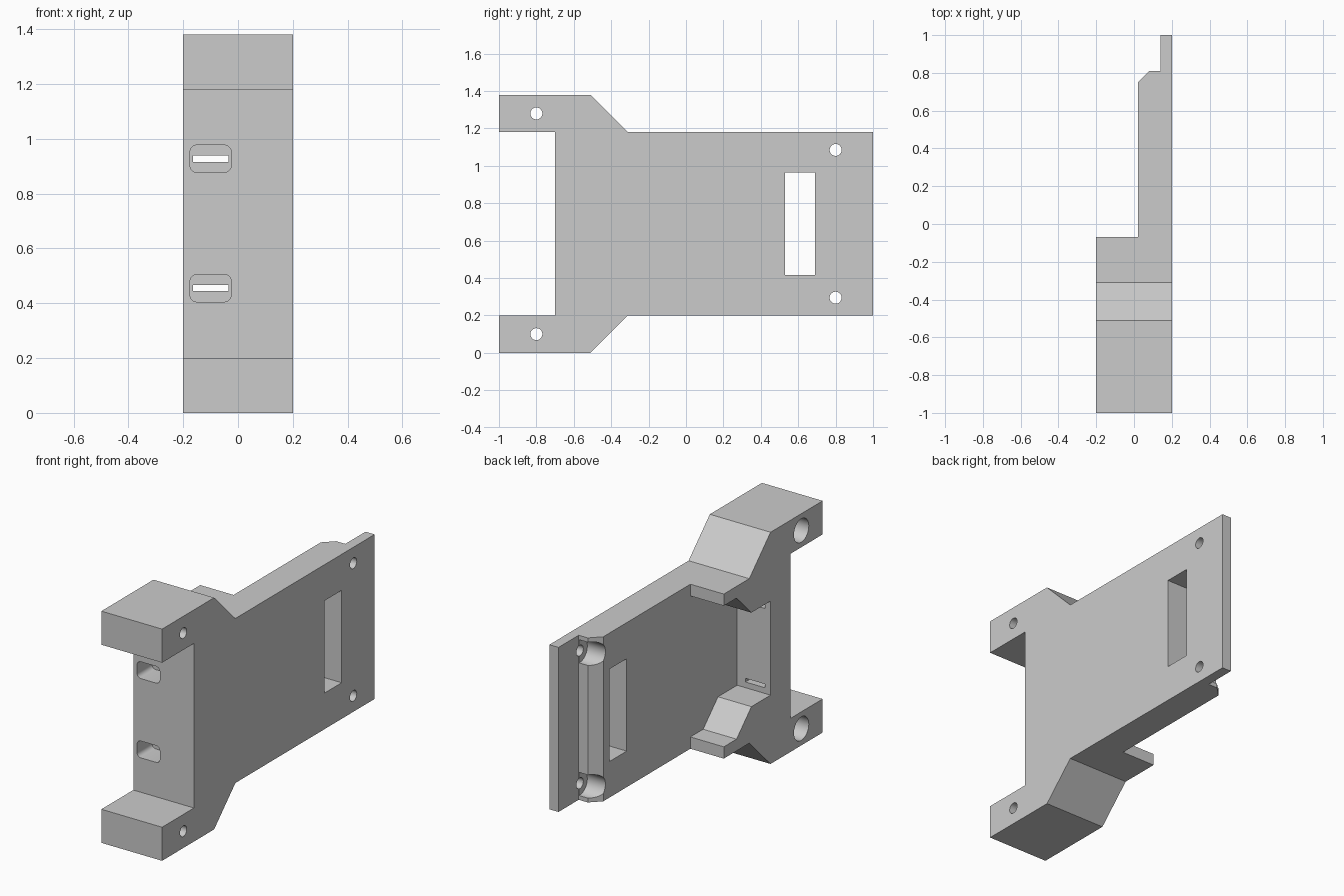
import bpy
import bmesh
import math
from mathutils import Vector

cube = bpy.data.objects.get("Cube")
if cube:
    bpy.data.objects.remove(cube, do_unlink=True)

grey = bpy.data.materials.new("plain grey")
grey.use_nodes = True
colour = (0.6, 0.6, 0.6, 1)
grey.diffuse_color = colour
grey.node_tree.nodes["Principled BSDF"].inputs["Base Color"].default_value = colour

MID_Z = 0.69   # the part mirrors top to bottom about this height
AXES = {"x": lambda a, b, t: Vector((t, a, b)),
        "y": lambda a, b, t: Vector((a, t, b)),
        "z": lambda a, b, t: Vector((a, b, t))}


def prism(name, axis, profile, start, end):
    """Extrude a flat outline along one axis."""
    bm = bmesh.new()
    rings = [[bm.verts.new(AXES[axis](a, b, t)) for a, b in profile]
             for t in (start, end)]
    bm.faces.new(rings[0])
    bm.faces.new(rings[1])
    n = len(profile)
    for i in range(n):
        j = (i + 1) % n
        bm.faces.new((rings[0][i], rings[0][j], rings[1][j], rings[1][i]))
    bmesh.ops.recalc_face_normals(bm, faces=bm.faces)
    mesh = bpy.data.meshes.new(name)
    bm.to_mesh(mesh)
    bm.free()
    mesh.materials.append(grey)
    obj = bpy.data.objects.new(name, mesh)
    bpy.context.collection.objects.link(obj)
    return obj


def mirrored(half):
    """Close a lower half outline with its reflection above."""
    return half + [(a, 2 * MID_Z - b) for a, b in reversed(half)]


def circle(a, b, r, n=32):
    return [(a + r * math.cos(math.tau * i / n), b + r * math.sin(math.tau * i / n))
            for i in range(n)]


def box(a0, a1, b0, b1):
    return [(a0, b0), (a1, b0), (a1, b1), (a0, b1)]


def rounded_box(a, b, w, h, r, n=5):
    pts = []
    for q, (sa, sb) in enumerate([(1, 1), (-1, 1), (-1, -1), (1, -1)]):
        for i in range(n + 1):
            t = (q + i / n) * math.pi / 2
            pts.append((a + sa * (w / 2 - r) + r * math.cos(t),
                        b + sb * (h / 2 - r) + r * math.sin(t)))
    return pts


def cut(target, name, axis, profile, start, end):
    cutter = prism(name, axis, profile, start, end)
    cutter.hide_render = True
    mod = target.modifiers.new(name, "BOOLEAN")
    mod.operation = "DIFFERENCE"
    mod.solver = "EXACT"
    mod.object = cutter
    bpy.context.view_layer.objects.active = target
    bpy.ops.object.modifier_apply(modifier=mod.name)
    bpy.data.objects.remove(cutter, do_unlink=True)


# Body outline: plate flaring into two lugs
body = prism("bracket_body", "x", mirrored([
    (-0.7, 0.2), (-1, 0.2), (-1, 0), (-0.51, 0), (-0.31, 0.2), (1, 0.2)]), -0.2, 0.2)

# Open side pocket, leaving the slotted wall and two stepped shelves
cut(body, "pocket", "x", mirrored([
    (-0.51, 0.41), (-0.33, 0.41), (-0.19, 0.27), (-0.07, 0.27),
    (-0.07, -0.1), (1.1, -0.1)]), -0.3, 0.02)

# Thin back flange with a chamfered step
cut(body, "flange_step", "z", [
    (0.14, 1.1), (0.14, 0.81), (0.08, 0.81), (0.01, 0.74), (0.01, 1.1)], -0.1, 1.5)

# Strap window
cut(body, "window", "x", box(0.53, 0.69, 0.415, 0.965), -0.3, 0.3)

# Screw holes with wide bores from the pocket side
for y, offset in ((-0.8, 0.59), (0.8, 0.395)):
    for side in (-1, 1):
        z = MID_Z + side * offset
        cut(body, "screw_bore", "x", circle(y, z, 0.07), -0.3, 0.139)
        cut(body, "screw_hole", "x", circle(y, z, 0.032), -0.3, 0.3)

# Front sockets with narrow slits through the wall
for z in (0.455, 0.927):
    cut(body, "socket", "y", rounded_box(-0.1, z, 0.15, 0.1, 0.025), -0.8, -0.56)
    cut(body, "slit", "y", box(-0.165, -0.035, z - 0.011, z + 0.011), -0.8, -0.4)

body.select_set(True)
bpy.context.view_layer.objects.active = body
bpy.ops.object.shade_smooth_by_angle(angle=math.radians(25))
